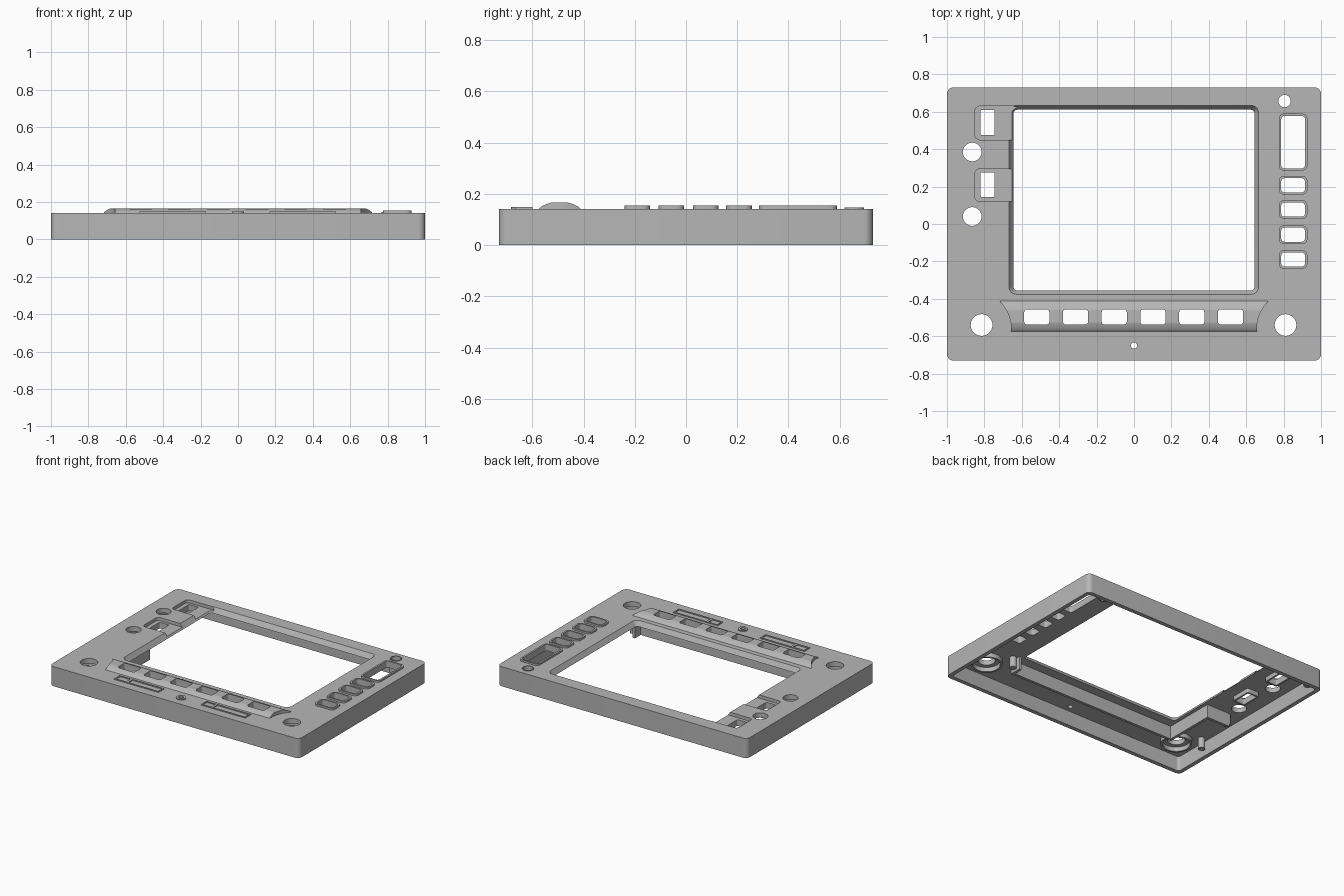
import bpy, math

if "Cube" in bpy.data.objects:
    bpy.data.objects.remove(bpy.data.objects["Cube"], do_unlink=True)

gray = bpy.data.materials.new("matte gray")
gray.use_nodes = True
color = (0.47, 0.47, 0.47, 1)
gray.diffuse_color = color
bsdf = next(n for n in gray.node_tree.nodes if n.type == "BSDF_PRINCIPLED")
bsdf.inputs["Base Color"].default_value = color
bsdf.inputs["Roughness"].default_value = 0.6

TOP, UNDER = 0.142, 0.107


def rect(x0, x1, y0, y1, r=0.0, seg=6):
    """Rounded rectangle outline, counter-clockwise."""
    if r == 0:
        return [(x0, y0), (x1, y0), (x1, y1), (x0, y1)]
    centres = [(x1 - r, y1 - r), (x0 + r, y1 - r), (x0 + r, y0 + r), (x1 - r, y0 + r)]
    pts = []
    for q, (cx, cy) in enumerate(centres):
        for i in range(seg + 1):
            a = math.pi / 2 * (q + i / seg)
            pts.append((cx + r * math.cos(a), cy + r * math.sin(a)))
    return pts


def circle(x, y, r, n=40):
    return [(x + r * math.cos(math.tau * i / n), y + r * math.sin(math.tau * i / n)) for i in range(n)]


def make(name, verts, faces):
    mesh = bpy.data.meshes.new(name)
    mesh.from_pydata(verts, [], faces)
    mesh.materials.append(gray)
    ob = bpy.data.objects.new(name, mesh)
    bpy.context.scene.collection.objects.link(ob)
    return ob


def prism(name, low, z0, z1, high=None):
    """Solid between two outlines of equal length."""
    n = len(low)
    verts = [(x, y, z0) for x, y in low] + [(x, y, z1) for x, y in (high or low)]
    faces = [tuple(reversed(range(n))), tuple(range(n, 2 * n))]
    faces += [(i, (i + 1) % n, n + (i + 1) % n, n + i) for i in range(n)]
    return make(name, verts, faces)


def ring(name, outer, inner, z0, z1):
    """Closed band between an outer and an inner outline."""
    n = len(outer)
    loops = [(outer, z0), (outer, z1), (inner, z1), (inner, z0)]
    verts = [(x, y, z) for pts, z in loops for x, y in pts]
    faces = []
    for k in range(4):
        a, b = k * n, (k + 1) % 4 * n
        faces += [(a + i, a + (i + 1) % n, b + (i + 1) % n, b + i) for i in range(n)]
    return make(name, verts, faces)


def cut(target, cutters):
    bpy.context.view_layer.objects.active = target
    for c in cutters:
        c.hide_render = True
        mod = target.modifiers.new("cut", "BOOLEAN")
        mod.operation, mod.solver, mod.object = "DIFFERENCE", "EXACT", c
        bpy.ops.object.modifier_apply(modifier=mod.name)


# Hollow outer shell
shell = prism("shell", rect(-1, 1, -0.73, 0.73, 0.035), 0, TOP)
cutters = [prism("cavity_cutter", rect(-0.97, 0.97, -0.70, 0.70, 0.02), -0.1, UNDER)]

# Screen window with sloping edge
e = 0.002
cutters.append(prism("window_cutter", rect(-0.643, 0.643, -0.355, 0.61, 0.02), UNDER - e, TOP + e,
                     rect(-0.67, 0.667, -0.377, 0.635, 0.04)))

# Two recesses on the left of the window, each with a slot
for y0, y1 in ((0.45, 0.63), (0.12, 0.295)):
    cutters.append(prism("recess_cutter", rect(-0.85, -0.62, y0, y1, 0.025), 0.119, 0.2))
    slot = (-0.82, -0.745, y0 + 0.025, y1 - 0.02)
    cutters.append(prism("slot_cutter", rect(*slot, 0.006), 0.05, 0.2))
    x0, x1, s0, s1 = slot
    ring("slot_sleeve", rect(x0 - 0.012, x1 + 0.012, s0 - 0.012, s1 + 0.012, 0.012),
         rect(*slot, 0.006), 0.075, UNDER + e)

# Round holes
for x, y, r in ((-0.865, 0.385, 0.05), (-0.865, 0.04, 0.05), (0.805, 0.657, 0.033),
                (-0.815, -0.54, 0.058), (0.81, -0.54, 0.058), (0, -0.65, 0.017)):
    cutters.append(prism("hole_cutter", circle(x, y, r), 0.05, 0.2))

# Button openings on the right, with raised rims
for y0, y1 in ((0.285, 0.59), (0.157, 0.257), (0.027, 0.127), (-0.107, -0.007), (-0.24, -0.14)):
    opening = rect(0.787, 0.914, y0 + 0.012, y1 - 0.012, 0.018)
    cutters.append(prism("button_cutter", opening, 0.05, 0.2))
    ring("button_rim", rect(0.774, 0.927, y0, y1, 0.028), opening, TOP - 0.01, 0.154)

# Arched key strip with flared ends
rows, base = [], 0.13
steps = 24
for i in range(steps + 1):
    t = i / steps
    y = -0.575 + 0.163 * t
    z = TOP + 0.024 * min(1, math.sin(math.pi * t) * 1.25) ** 0.7 if 0 < i < steps else TOP
    rows.append((0.658 + 0.06 * max(0, (t - 0.15) / 0.85) ** 2, y, z))
verts = []
for w, y, z in rows:
    verts += [(-w, y, base), (w, y, base), (w, y, z), (-w, y, z)]
faces = [(0, 1, 2, 3), tuple(4 * steps + k for k in (3, 2, 1, 0))]
for i in range(steps):
    a = 4 * i
    faces += [(a + k, a + 4 + k, a + 4 + (k + 1) % 4, a + (k + 1) % 4) for k in range(4)]
key_strip = make("key_strip", verts, faces)

# Six key openings through strip and shell
keys = []
for i in range(6):
    x = -0.52 + 0.2072 * i
    keys.append(prism("key_cutter", rect(x - 0.067, x + 0.067, -0.537, -0.457, 0.014), 0.05, 0.3))
cut(shell, cutters + keys)
cut(key_strip, keys)
for c in cutters + keys:
    bpy.data.objects.remove(c, do_unlink=True)

# Label frames and indicator ring along the front
t = 0.009
for x0, xm, x1 in ((-0.527, -0.43, -0.172), (0.168, 0.25, 0.523)):
    for a, b in ((x0, xm + t / 2), (xm - t / 2 + 0.008, x1)):
        ring("label_frame", rect(a, b, -0.665, -0.60),
             rect(a + t, b - t, -0.665 + t, -0.60 - t), TOP - 0.01, 0.148)
ring("indicator_ring", circle(0, -0.65, 0.033), circle(0, -0.65, 0.017), TOP - 0.01, 0.149)
ring("small_hole_rim", circle(0.805, 0.657, 0.038), circle(0.805, 0.657, 0.033), TOP - 0.01, 0.147)

# Inner ribs and bosses on the underside
for x0, x1, y0, y1 in ((-0.69, 0.68, -0.445, -0.425), (-0.69, -0.67, -0.43, -0.05),
                       (-0.86, -0.67, -0.07, -0.05), (0.66, 0.68, -0.43, -0.36)):
    prism("inner_rib", rect(x0, x1, y0, y1), 0.012, UNDER + e)
for x in (-0.815, 0.81):
    ring("knob_boss", circle(x, -0.54, 0.105), circle(x, -0.54, 0.09), 0.075, UNDER + e)
ring("small_hole_boss", circle(0.805, 0.657, 0.042), circle(0.805, 0.657, 0.033), 0.05, UNDER + e)
for x, y in ((-0.86, -0.075), (0.70, -0.40), (-0.93, 0.66), (-0.93, -0.42)):
    ring("screw_post", circle(x, y, 0.024, 20), circle(x, y, 0.01, 20), 0.03, UNDER + e)

# Consistent normals and smooth round walls
bpy.ops.object.select_all(action="DESELECT")
for ob in bpy.context.scene.objects:
    if ob.type == "MESH":
        ob.select_set(True)
        bpy.context.view_layer.objects.active = ob
bpy.ops.object.mode_set(mode="EDIT")
bpy.ops.mesh.select_all(action="SELECT")
bpy.ops.mesh.normals_make_consistent(inside=False)
bpy.ops.object.mode_set(mode="OBJECT")
bpy.ops.object.shade_smooth_by_angle(angle=math.radians(30))
